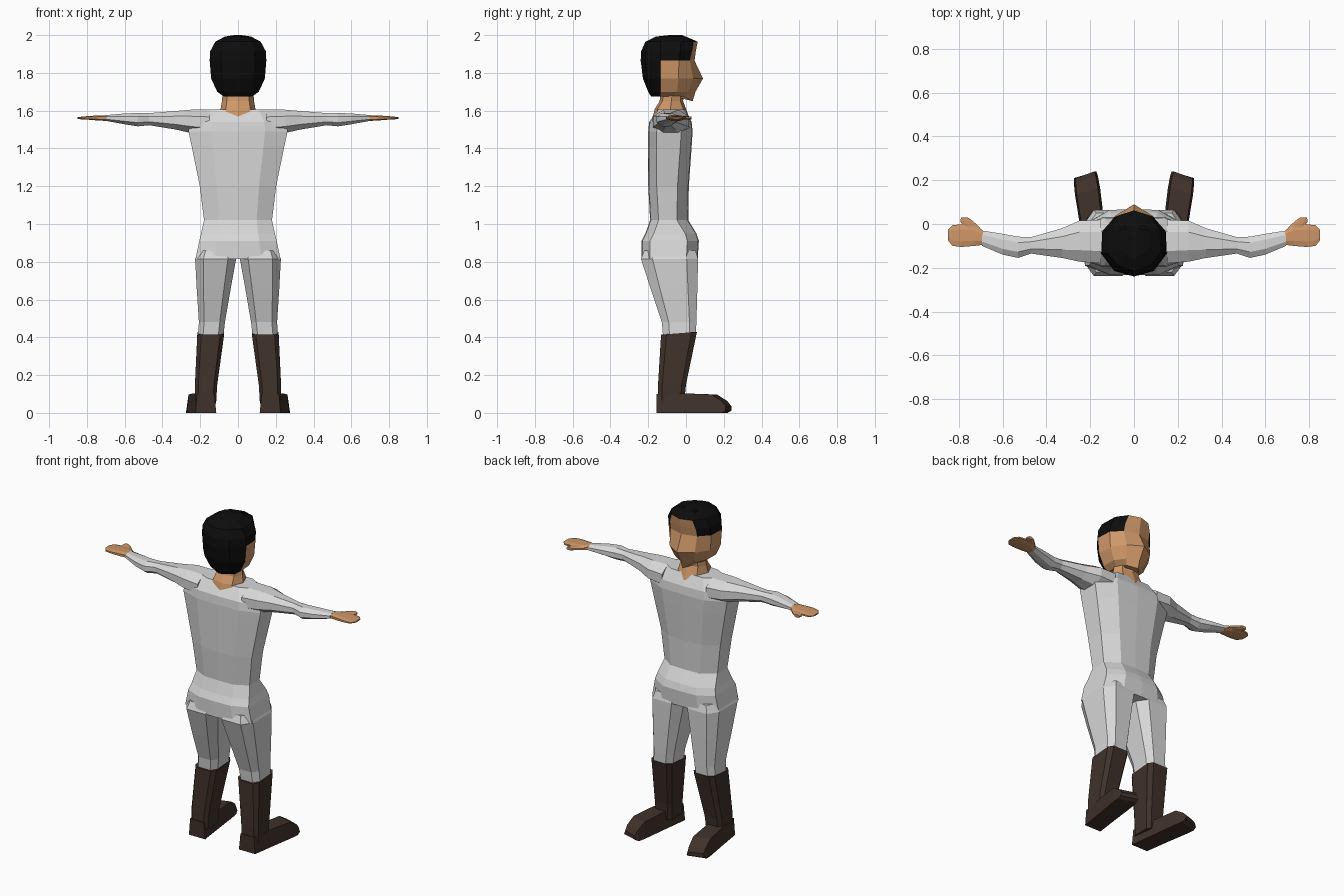
import bpy, bmesh

if "Cube" in bpy.data.objects:
    bpy.data.objects.remove(bpy.data.objects["Cube"])

def mat(name, rgb):
    m = bpy.data.materials.new(name)
    m.diffuse_color = (*rgb, 1)
    m.use_nodes = True
    m.node_tree.nodes["Principled BSDF"].inputs["Base Color"].default_value = m.diffuse_color
    return m

CLOTH = mat("pale cloth", (0.68, 0.68, 0.68))
SKIN = mat("skin", (0.62, 0.31, 0.14))
HAIR = mat("black hair", (0.004, 0.004, 0.004))
BOOT = mat("dark brown leather", (0.05, 0.031, 0.023))

def loft(name, rings, mats, rule=None):
    """Skin a list of equal-length point rings, cap both ends."""
    bm = bmesh.new()
    vs = [[bm.verts.new(p) for p in r] for r in rings]
    n = len(vs[0])
    for a, b in zip(vs, vs[1:]):
        for i in range(n):
            j = (i + 1) % n
            bm.faces.new((a[i], a[j], b[j], b[i]))
    bm.faces.new(vs[0])
    bm.faces.new(vs[-1])
    bmesh.ops.recalc_face_normals(bm, faces=bm.faces)
    if rule:
        for f in bm.faces:
            f.material_index = rule(f.calc_center_median())
    me = bpy.data.meshes.new(name)
    bm.to_mesh(me)
    bm.free()
    for m in mats:
        me.materials.append(m)
    ob = bpy.data.objects.new(name, me)
    bpy.context.collection.objects.link(ob)
    return ob

def sym(half, z):
    """Full ring from (x, y) points running back centre -> front centre."""
    return [(x, y, z) for x, y in half] + [(-x, y, z) for x, y in half[-2:0:-1]]

def chamfer(a0, a1, b0, b1, c=0.25):
    """Eight-sided section in a 2D box."""
    da, db = (a1 - a0) * c, (b1 - b0) * c
    return [(a0 + da, b0), (a1 - da, b0), (a1, b0 + db), (a1, b1 - db),
            (a1 - da, b1), (a0 + da, b1), (a0, b1 - db), (a0, b0 + db)]

# Torso: z, half width, back y, front y
torso = []
for z, w, b, f in [(0.815, 0.225, -0.235, 0.062), (0.91, 0.205, -0.235, 0.068),
                   (0.95, 0.195, -0.215, 0.055), (1.02, 0.18, -0.19, 0.012),
                   (1.2, 0.202, -0.20, 0.015), (1.41, 0.245, -0.20, 0.03),
                   (1.49, 0.262, -0.20, 0.035), (1.54, 0.255, -0.195, 0.03),
                   (1.605, 0.2, -0.15, -0.005)]:
    torso.append(sym([(0, b), (w * .55, b + .004), (w, b + .045),
                      (w, f - .06), (w * .55, f - .004), (0, f)], z))
loft("torso", torso, [CLOTH])

# Neck
loft("neck", [sym([(0, b), (w * .7, b + .015), (w, (b + f) / 2), (w * .7, f - .015), (0, f)], z)
              for z, w, b, f in [(1.57, .10, -.175, .015), (1.61, .092, -.165, .0),
                                 (1.65, .085, -.14, -.015), (1.72, .08, -.13, -.01)]], [SKIN])

# Head: hair behind the ears and over the crown, face in front
head = []
for z, w, b, c, f in [(1.675, .075, -.185, -.05, .035), (1.70, .11, -.20, -.02, .05),
                      (1.77, .142, -.228, -.005, .09), (1.865, .15, -.24, .0, .045),
                      (1.915, .147, -.237, .015, .052), (1.965, .12, -.215, .02, .062),
                      (1.992, .07, -.16, -.01, .0), (2.0, .02, -.09, -.06, -.05)]:
    m = max(b + .05, -.135)
    head.append(sym([(0, b), (w * .6, b + .025), (w, m), (w * .97, (m + c) / 2 + .03),
                     (w * .6, c + (f - c) * .45), (0, f)], z))
# Chin drops below the jaw
head[0] = [(x, y, z - .025 if y > 0 else z) for x, y, z in head[0]]

def is_hair(p):
    brow = 1.865 if abs(p.x) > .08 else 1.967
    return 1 if p.z > brow or p.y < -.145 else 0
loft("head", head, [SKIN, HAIR], is_hair)

for s, side in ((1, "right"), (-1, "left")):
    # Arm: x, y range, z range
    loft(side + "_arm", [[(s * x, y, z) for y, z in chamfer(y0, y1, z0, z1, .28)]
         for x, y0, y1, z0, z1 in [(.15, -.18, .02, 1.47, 1.605), (.25, -.172, .015, 1.482, 1.605),
                                   (.33, -.155, -.02, 1.50, 1.598), (.47, -.135, -.06, 1.523, 1.587),
                                   (.53, -.155, -.058, 1.517, 1.588), (.60, -.14, -.045, 1.528, 1.585),
                                   (.695, -.10, -.03, 1.545, 1.577)]], [CLOTH])
    # Hand
    loft(side + "_hand", [[(s * x, y, z) for y, z in chamfer(y0, y1, z0, z1)]
         for x, y0, y1, z0, z1 in [(.69, -.095, -.03, 1.546, 1.576), (.73, -.10, -.005, 1.547, 1.575),
                                   (.79, -.105, -.002, 1.552, 1.572), (.83, -.10, -.005, 1.554, 1.568),
                                   (.85, -.075, -.025, 1.557, 1.565)]], [SKIN])
    # Thumb
    loft(side + "_thumb", [[(s * x, y, z) for x, z in chamfer(x0, x1, 1.553, 1.57)]
         for y, x0, x1 in [(-.02, .70, .77), (.012, .735, .795), (.03, .76, .79)]], [SKIN])

    # Thigh and knee: z, x range, y range
    loft(side + "_trouser_leg", [[(s * x, y, z) for x, y in chamfer(x0, x1, y0, y1, .2)]
         for z, x0, x1, y0, y1 in [(.86, .02, .21, -.22, .05), (.815, .01, .227, -.238, .064),
                                   (.65, .04, .218, -.185, .06), (.48, .069, .207, -.128, .055),
                                   (.41, .077, .212, -.122, .052)]], [CLOTH])
    # Boot shaft
    loft(side + "_boot_shaft", [[(s * x, y, z + t * (y + .12)) for x, y in chamfer(x0, x1, y0, y1, .15)]
         for z, t, x0, x1, y0, y1 in [(.415, .08, .073, .215, -.132, .058),
                                      (.15, 0, .11, .228, -.148, .0),
                                      (.05, 0, .116, .225, -.15, -.01)]], [BOOT])
    # Foot, turned slightly outward: y, inner x, outer x, height
    loft(side + "_foot", [[(s * x0, y, lo), (s * x1, y - k, lo), (s * (x1 - .008), y - k, h), (s * (x0 + .01), y, h)]
         for y, k, x0, x1, lo, h in [(-.155, 0, .115, .225, 0, .10), (.0, 0, .135, .248, 0, .103),
                                     (.165, .03, .155, .27, 0, .097), (.22, .03, .165, .275, 0, .062),
                                     (.24, .03, .172, .274, .012, .035)]], [BOOT])
